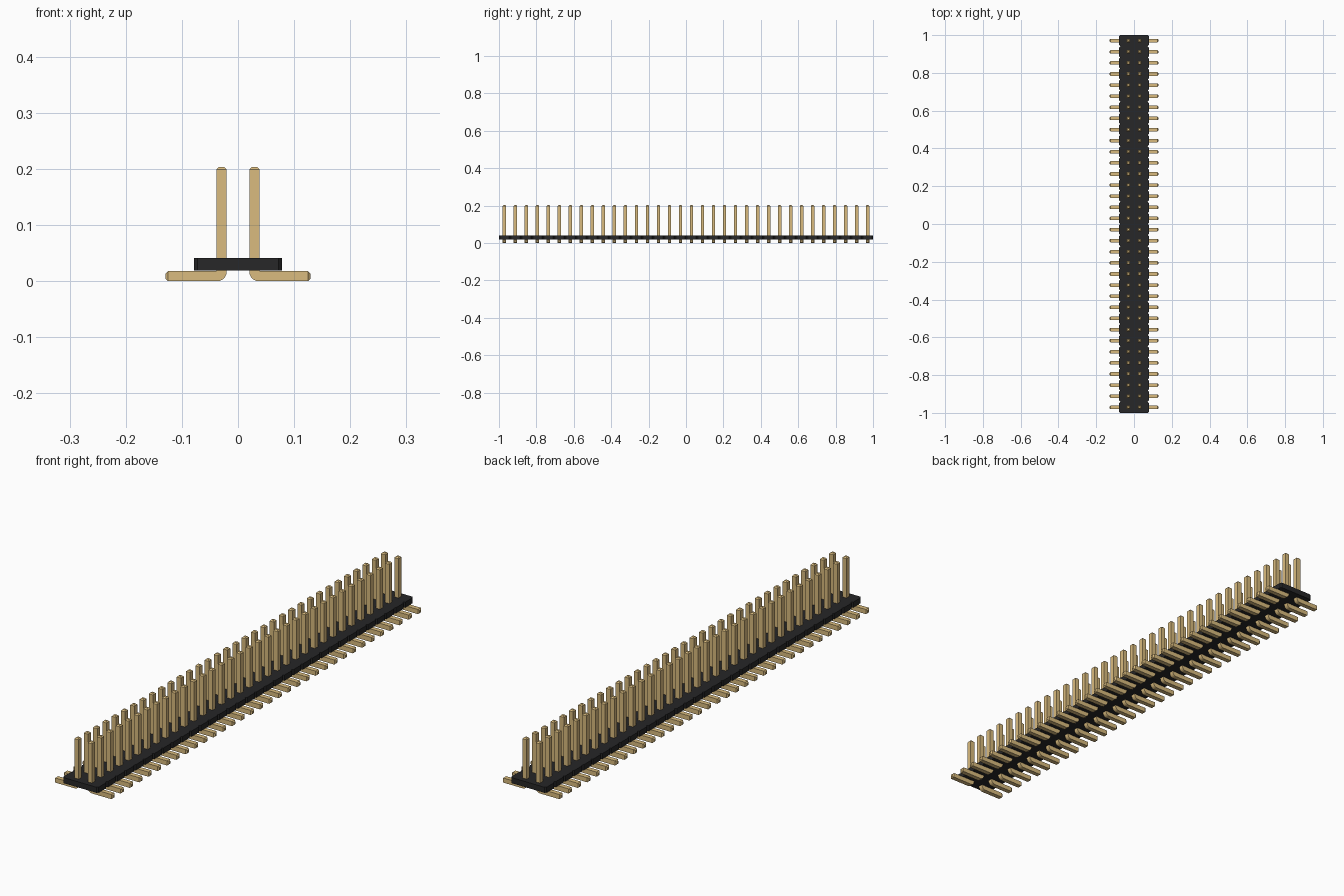
import bpy, bmesh, math

cube = bpy.data.objects.get("Cube")
if cube:
    bpy.data.objects.remove(cube, do_unlink=True)

COUNT = 34
PITCH = 2.0 / COUNT          # spacing along y and between the two rows
PIN = 0.0186                 # square pin thickness
PIN_TOP = 0.2036
FOOT_END = 0.129
BODY_HALF = 0.0785
BODY_Z = (0.0192, 0.0415)
NOTCH = PITCH / 10


def material(name, rgb):
    m = bpy.data.materials.new(name)
    m.use_nodes = True
    m.diffuse_color = (*rgb, 1)
    bsdf = next(n for n in m.node_tree.nodes if n.type == 'BSDF_PRINCIPLED')
    bsdf.inputs["Base Color"].default_value = (*rgb, 1)
    return m


def extrude_outline(bm, points, offset):
    """Fill a closed outline and extrude it into a solid."""
    face = bm.faces.new([bm.verts.new(p) for p in points])
    ext = bmesh.ops.extrude_face_region(bm, geom=[face])
    verts = [g for g in ext["geom"] if isinstance(g, bmesh.types.BMVert)]
    bmesh.ops.translate(bm, verts=verts, vec=offset)
    bmesh.ops.recalc_face_normals(bm, faces=bm.faces)


def finish(bm, name, mat):
    mesh = bpy.data.meshes.new(name)
    bm.to_mesh(mesh)
    bm.free()
    mesh.materials.append(mat)
    ob = bpy.data.objects.new(name, mesh)
    bpy.context.collection.objects.link(ob)
    return ob


black = material("black plastic", (0.020, 0.020, 0.021))
gold = material("gold metal", (0.70, 0.50, 0.21))

# Insulating strip: one chamfered bay per pin pair, notched between bays
right_edge = []
for i in range(COUNT):
    y0 = -1 + i * PITCH
    y1 = y0 + PITCH
    if i == 0:
        right_edge.append((BODY_HALF - NOTCH, y0))
    right_edge += [(BODY_HALF, y0 + NOTCH), (BODY_HALF, y1 - NOTCH),
                   (BODY_HALF - NOTCH, y1)]
outline = right_edge + [(-x, y) for x, y in reversed(right_edge)]
bm = bmesh.new()
extrude_outline(bm, [(x, y, BODY_Z[0]) for x, y in outline],
                (0, 0, BODY_Z[1] - BODY_Z[0]))
finish(bm, "insulator_strip", black)

# Bent pin: L-shaped side outline with a rounded outer heel
inner = PITCH / 2 - PIN / 2
outer = inner + PIN
R = 0.0172
heel = [(inner + R - R * math.cos(a), R - R * math.sin(a))
        for a in (math.radians(90 * k / 8) for k in range(9))]
profile = heel + [(FOOT_END, 0), (FOOT_END, PIN), (outer, PIN),
                  (outer, PIN_TOP), (inner, PIN_TOP)]
y_first = -1 + PITCH / 2
bm = bmesh.new()
extrude_outline(bm, [(x, y_first - PIN / 2, z) for x, z in profile], (0, PIN, 0))

# Chamfer the pin tip and the foot end
ends = [f for f in bm.faces
        if all(abs(v.co.x - FOOT_END) < 1e-5 for v in f.verts)
        or all(abs(v.co.z - PIN_TOP) < 1e-5 for v in f.verts)]
edges = list({e for f in ends for e in f.edges})
bmesh.ops.bevel(bm, geom=edges, offset=PIN / 4, segments=1,
                affect='EDGES', profile=0.5)
pins = finish(bm, "contact_pins", gold)

# Mirror to the second row, then repeat along the strip
mirror = pins.modifiers.new("Mirror", 'MIRROR')
mirror.use_axis = (True, False, False)
array = pins.modifiers.new("Array", 'ARRAY')
array.count = COUNT
array.use_relative_offset = False
array.use_constant_offset = True
array.constant_offset_displace = (0, PITCH, 0)

# Smooth the heel bend only
bpy.ops.object.select_all(action='DESELECT')
pins.select_set(True)
bpy.context.view_layer.objects.active = pins
bpy.ops.object.shade_smooth_by_angle(angle=math.radians(30))
